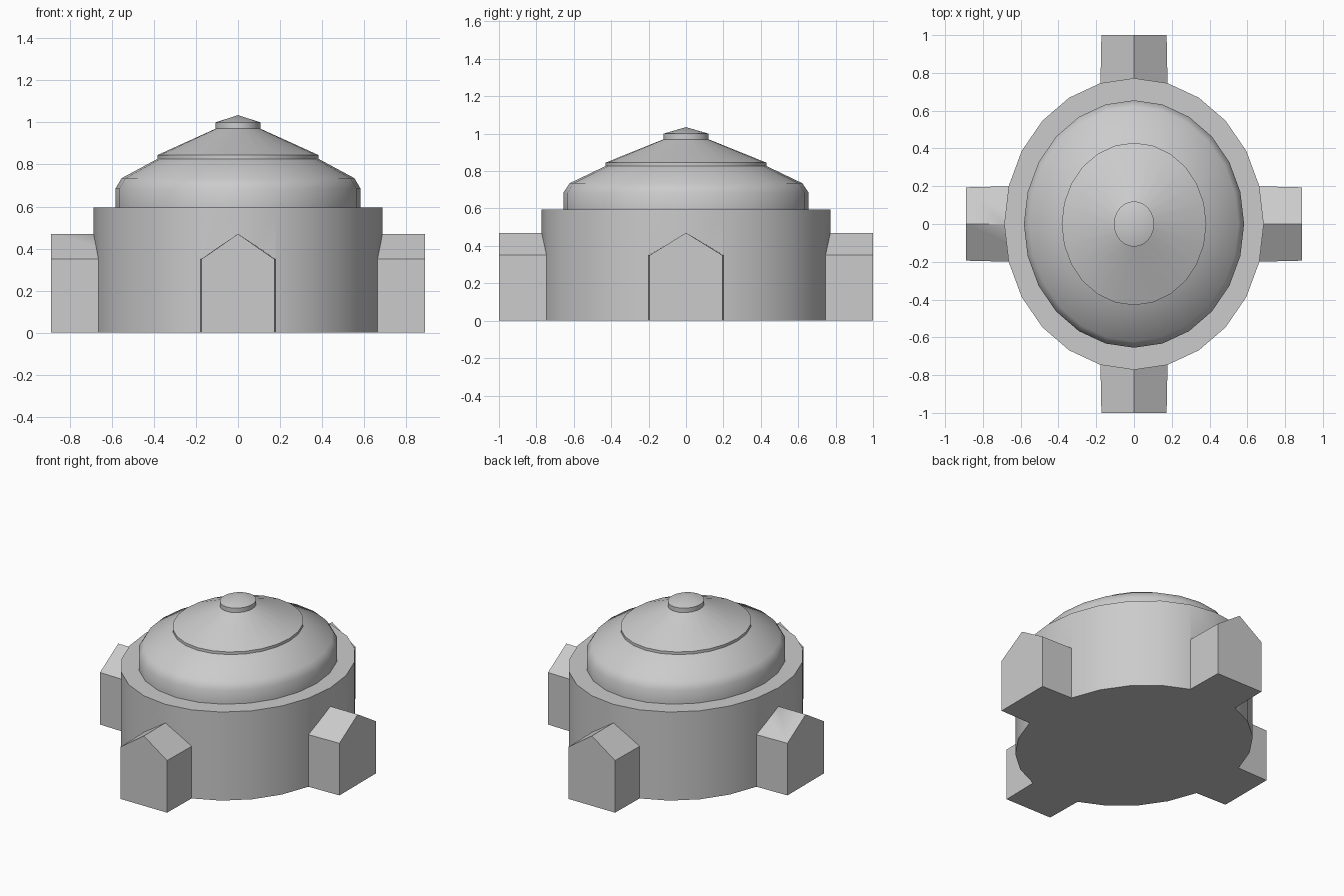
import bpy, bmesh, math

if "Cube" in bpy.data.objects:
    bpy.data.objects.remove(bpy.data.objects["Cube"])

SQUASH = 0.89   # plan is an ellipse, narrower in x
SIDES = 24


def new_object(name, bm):
    bmesh.ops.recalc_face_normals(bm, faces=bm.faces)
    mesh = bpy.data.meshes.new(name)
    bm.to_mesh(mesh)
    bm.free()
    ob = bpy.data.objects.new(name, mesh)
    bpy.context.collection.objects.link(ob)
    return ob


def lathe(name, profile):
    """Revolve (radius, z) points; the ends are closed with a disc or a tip."""
    bm = bmesh.new()
    rings = []
    for r, z in profile:
        if r == 0:
            rings.append([bm.verts.new((0, 0, z))] * SIDES)
            continue
        ring = []
        for i in range(SIDES):
            a = math.tau * i / SIDES
            ring.append(bm.verts.new((r * math.cos(a) * SQUASH, r * math.sin(a), z)))
        rings.append(ring)
    for lo, hi in zip(rings, rings[1:]):
        for i in range(SIDES):
            j = (i + 1) % SIDES
            quad = [lo[i], lo[j], hi[j], hi[i]]
            bm.faces.new(list(dict.fromkeys(quad)))
    bm.faces.new(rings[0])
    return new_object(name, bm)


def porch(name, turn):
    """Gabled block reaching from inside the drum out to radius 1."""
    bm = bmesh.new()
    ends = []
    for dist, half in ((0.5, 0.205), (1.0, 0.194)):
        section = [(-half, 0), (half, 0), (half, 0.35), (0, 0.47), (-half, 0.35)]
        end = []
        for s, z in section:
            x = dist * math.cos(turn) - s * math.sin(turn)
            y = dist * math.sin(turn) + s * math.cos(turn)
            end.append(bm.verts.new((x * SQUASH, y, z)))
        ends.append(end)
    a, b = ends
    bm.faces.new(a)
    bm.faces.new(b)
    for i in range(5):
        j = (i + 1) % 5
        bm.faces.new((a[i], a[j], b[j], b[i]))
    return new_object(name, bm)


# Drum, upper tier, stepped conical roof and finial in one watertight shell
rotunda = lathe("domed_rotunda", [
    (0.772, 0), (0.772, 0.595),                    # drum
    (0.655, 0.595), (0.655, 0.685),                # upper tier
    (0.622, 0.735), (0.43, 0.827),                 # lower roof
    (0.43, 0.845), (0.12, 0.97),                   # upper roof
    (0.12, 1.0), (0, 1.035),                       # finial cap
])

# Four porches fused to the drum
bpy.context.view_layer.objects.active = rotunda
for k in range(4):
    block = porch(f"porch_{k + 1}", k * math.pi / 2)
    mod = rotunda.modifiers.new("join_porch", 'BOOLEAN')
    mod.operation = 'UNION'
    mod.solver = 'EXACT'
    mod.object = block
    bpy.ops.object.modifier_apply(modifier=mod.name)
    bpy.data.objects.remove(block)

rotunda.select_set(True)
bpy.ops.object.shade_smooth_by_angle(angle=math.radians(40))
